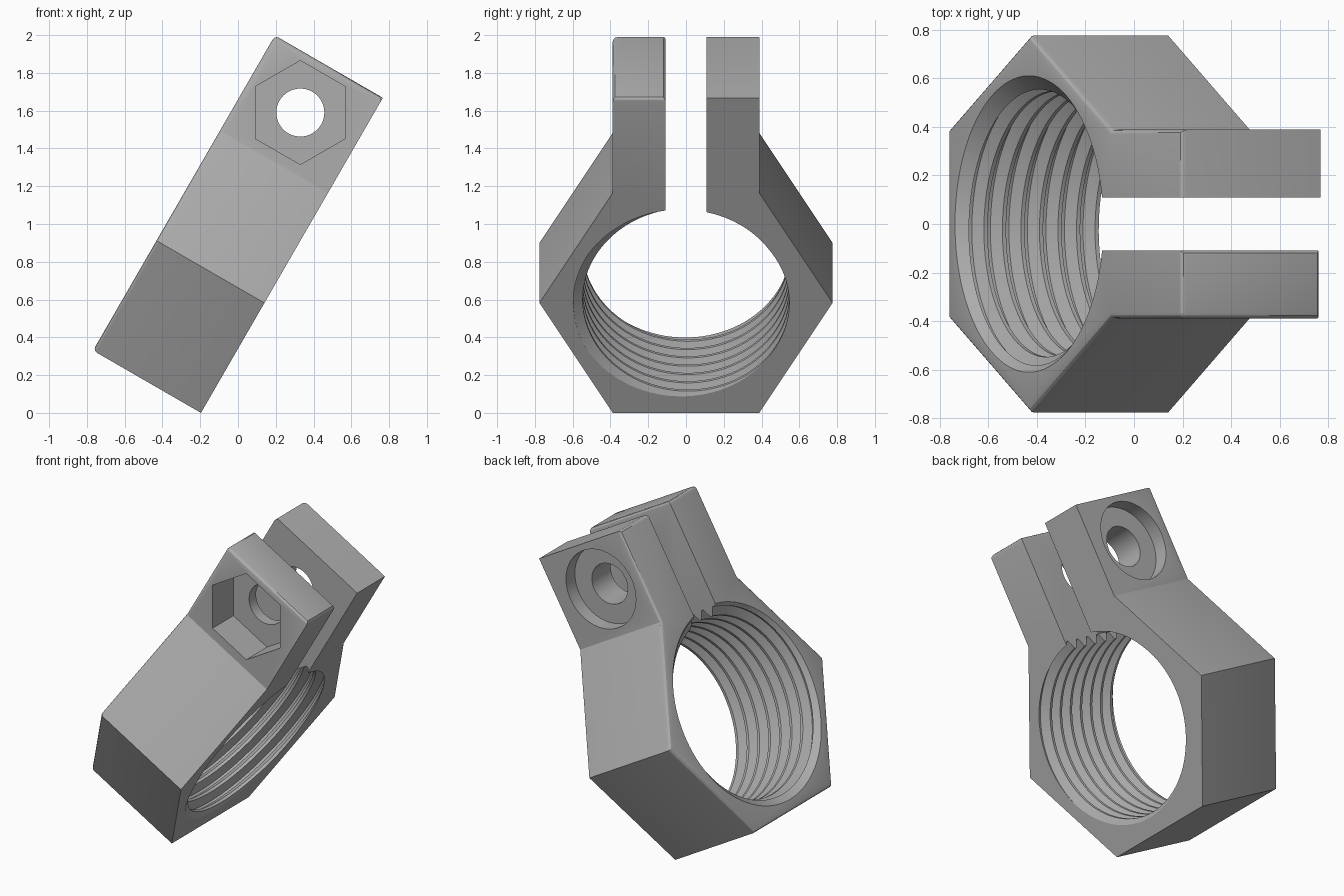
import bpy, bmesh, math
from mathutils import Matrix

cube = bpy.data.objects.get("Cube")
if cube:
    bpy.data.objects.remove(cube, do_unlink=True)

# Main sizes, in the clamp's own frame: a across, s along, t through the thickness
HEX_R = 0.776
APOTHEM = HEX_R * math.sqrt(3) / 2
HALF = HEX_R / 2
LENGTH, THICK, SLIT = 1.926, 0.66, 0.108
CREST, ROOT, PITCH = 0.547, 0.597, 0.088
BOLT_X, BOLT_Z = 0.33, 1.59

# Leaning frame: the whole clamp tilts thirty degrees
c, h = math.cos(math.radians(30)), 0.5
TILT = Matrix(((0, h, -c, -0.196), (-1, 0, 0, 0), (0, c, h, 0), (0, 0, 0, 1)))

grey = bpy.data.materials.new("plain grey")
grey.use_nodes = True
grey.diffuse_color = (0.42, 0.42, 0.42, 1)
grey.node_tree.nodes["Principled BSDF"].inputs["Base Color"].default_value = grey.diffuse_color


def finish(bm, name, matrix=None):
    if matrix:
        bm.transform(matrix)
    bmesh.ops.recalc_face_normals(bm, faces=bm.faces)
    mesh = bpy.data.meshes.new(name)
    bm.to_mesh(mesh)
    bm.free()
    mesh.materials.append(grey)
    obj = bpy.data.objects.new(name, mesh)
    bpy.context.scene.collection.objects.link(obj)
    return obj


def clamp_body():
    # Hexagon with two arms and an open slit, as one outline
    half = [(HALF, 0), (HEX_R, APOTHEM), (HALF, 2 * APOTHEM),
            (HALF, LENGTH), (SLIT, LENGTH), (SLIT, APOTHEM)]
    outline = half + [(-a, s) for a, s in reversed(half)]
    bm = bmesh.new()
    base = bm.faces.new([bm.verts.new((a, s, 0)) for a, s in outline])
    top = bmesh.ops.extrude_face_region(bm, geom=[base])
    bmesh.ops.translate(bm, vec=(0, 0, THICK),
                        verts=[v for v in top["geom"] if isinstance(v, bmesh.types.BMVert)])

    def rounded(edge):
        pts = [v.co for v in edge.verts]
        upper = all(p.z > THICK - 0.01 for p in pts)
        in_slit = all(abs(p.x) < SLIT + 0.01 for p in pts)
        front_tip = all(p.y > LENGTH - 0.01 and p.x > 0 for p in pts)
        return (upper and not in_slit) or front_tip

    bmesh.ops.bevel(bm, geom=[e for e in bm.edges if rounded(e)], offset=0.024,
                    segments=3, profile=0.5, affect='EDGES')
    return finish(bm, "clamp_body", TILT)


def thread_cutter(segments=96, turns=14):
    # Helical sheet: the row of a full turn joins the row one pitch higher
    profile = [(-0.08, ROOT), (0.08, ROOT), (0.4, CREST), (0.6, CREST)]
    n, start = len(profile), -4 * PITCH
    rows = n * turns
    bm = bmesh.new()

    def point(j, i):
        phase, r = profile[j % n]
        ang = 2 * math.pi * i / segments
        t = start + PITCH * (j // n + phase + i / segments)
        return bm.verts.new((r * math.cos(ang), APOTHEM + r * math.sin(ang), t))

    grid = [[point(j, i) for j in range(rows + 1 + (n if i == 0 else 0))]
            for i in range(segments)]
    for i in range(segments):
        nxt, shift = (grid[0], n) if i == segments - 1 else (grid[i + 1], 0)
        for j in range(rows):
            bm.faces.new((grid[i][j], nxt[j + shift], nxt[j + 1 + shift], grid[i][j + 1]))
    # Close both ends with a fan to a point on the axis
    low = bm.verts.new((0, APOTHEM, start - 0.3))
    high = bm.verts.new((0, APOTHEM, start + PITCH * (turns + 1) + 0.3))
    for e in [e for e in bm.edges if e.is_boundary]:
        v, w = e.verts
        bm.faces.new((v, w, low if v.co.z < THICK / 2 else high))
    return finish(bm, "thread_cutter", TILT)


def cylinder(name, r1, r2, depth, sides, matrix):
    bm = bmesh.new()
    bmesh.ops.create_cone(bm, cap_ends=True, segments=sides, radius1=r1, radius2=r2,
                          depth=depth, matrix=matrix)
    return finish(bm, name)


def bolt_cutter(name, radius, y0, y1, sides):
    place = Matrix.Translation((BOLT_X, (y0 + y1) / 2, BOLT_Z)) @ Matrix.Rotation(math.pi / 2, 4, 'X')
    return cylinder(name, radius, radius, y1 - y0, sides, place)


body = clamp_body()
mouth = TILT @ Matrix.Translation((0, APOTHEM, THICK))
cutters = [
    thread_cutter(),
    cylinder("mouth_chamfer_cutter", 0.52, 0.70, 0.18, 96, mouth),
    bolt_cutter("bolt_hole_cutter", 0.127, -1, 1, 64),
    bolt_cutter("nut_pocket_cutter", 0.275, -1, -HALF + 0.21, 6),
    bolt_cutter("bolt_head_cutter", 0.247, HALF - 0.09, 1, 64),
]

# Cut the bore and the bolt seats, then drop the cutters
bpy.context.view_layer.objects.active = body
for cutter in cutters:
    cutter.hide_render = True
    mod = body.modifiers.new(cutter.name, 'BOOLEAN')
    mod.operation, mod.solver, mod.object = 'DIFFERENCE', 'EXACT', cutter
    bpy.ops.object.modifier_apply(modifier=mod.name)
    bpy.data.objects.remove(cutter, do_unlink=True)

bpy.ops.object.select_all(action='DESELECT')
body.select_set(True)
bpy.ops.object.shade_smooth_by_angle(angle=math.radians(25))
